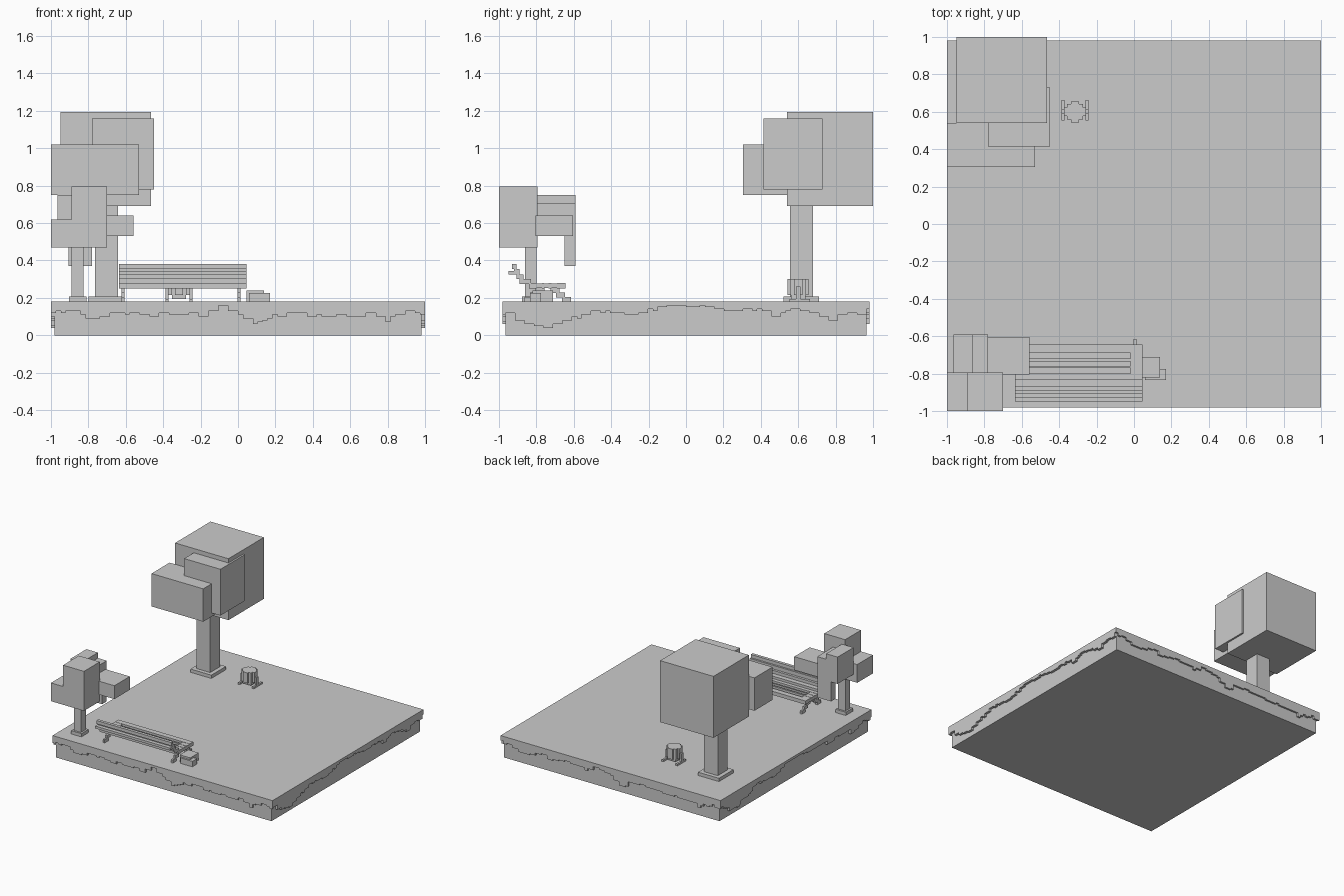
import bpy
import bmesh
import random
from mathutils import Vector

random.seed(4)

default_cube = bpy.data.objects.get("Cube")
if default_cube:
    bpy.data.objects.remove(default_cube, do_unlink=True)


def finish(name, bm):
    """Turn a bmesh into a flat shaded object."""
    bmesh.ops.recalc_face_normals(bm, faces=bm.faces)
    mesh = bpy.data.meshes.new(name)
    bm.to_mesh(mesh)
    bm.free()
    obj = bpy.data.objects.new(name, mesh)
    bpy.context.collection.objects.link(obj)
    return obj


def blocks(name, *spans):
    """One object made of boxes, each given as x, y and z ranges."""
    bm = bmesh.new()
    for span in spans:
        low = Vector([min(pair) for pair in span])
        high = Vector([max(pair) for pair in span])
        size, middle = high - low, (low + high) / 2
        for vert in bmesh.ops.create_cube(bm, size=1)["verts"]:
            vert.co = vert.co * size + middle
    return finish(name, bm)


def around(centre, half):
    return (centre - half, centre + half)


def jagged_skirt(name, depths, half_length, place, inward):
    """A turf edge whose lower border runs in small steps."""
    steps = 76
    top = 0.17
    width = 2 * half_length / steps
    outline = [(half_length, top), (-half_length, top)]
    height = 0
    for i in range(steps):
        t = (i + 0.5) / steps * (len(depths) - 1)
        k = int(t)
        level = depths[k] + (depths[k + 1] - depths[k]) * (t - k)
        if i % 2 == 0 or random.random() < 0.4:
            height = round(level + random.uniform(-1, 1)) / 100
        height = min(max(height, 0.035), 0.16)
        left = -half_length + i * width
        outline += [(left, height), (left + width, height)]
    bm = bmesh.new()
    face = bm.faces.new([bm.verts.new(place(u, z)) for u, z in outline])
    result = bmesh.ops.extrude_face_region(bm, geom=[face])
    moved = [v for v in result["geom"] if isinstance(v, bmesh.types.BMVert)]
    bmesh.ops.translate(bm, verts=moved, vec=inward)
    bmesh.ops.remove_doubles(bm, verts=bm.verts, dist=0.0001)
    return finish(name, bm)


# Ground: soil block, turf slab and stepped turf edges
SOIL_X, SOIL_Y, TURF_X, TURF_Y, GROUND = 0.98, 0.965, 1.0, 0.98, 0.18
blocks("soil", (around(0, SOIL_X), around(0, SOIL_Y), (0, 0.172)))
blocks("turf", (around(0, TURF_X), around(0, TURF_Y), (0.17, GROUND)))

front_depths = [13, 13, 9, 11, 12, 10, 12, 12, 10, 16, 12, 6, 10, 13, 10, 11, 11, 11, 8, 12, 11]
side_depths = [14, 6, 4, 7, 10, 13, 12, 11, 13, 16, 16, 16, 14, 13, 14, 10, 13, 12, 8, 12, 11]
back_depths = front_depths[::-1]
far_depths = side_depths[::-1]
thick_x, thick_y = TURF_X - SOIL_X, TURF_Y - SOIL_Y
jagged_skirt("front_turf_edge", front_depths, TURF_X,
             lambda u, z: (u, -TURF_Y, z), (0, thick_y, 0))
jagged_skirt("back_turf_edge", back_depths, TURF_X,
             lambda u, z: (u, TURF_Y, z), (0, -thick_y, 0))
jagged_skirt("left_turf_edge", side_depths, SOIL_Y,
             lambda u, z: (TURF_X, u, z), (-thick_x, 0, 0))
jagged_skirt("right_turf_edge", far_depths, SOIL_Y,
             lambda u, z: (-TURF_X, u, z), (thick_x, 0, 0))


def trunk(name, x, y, half, root_half, top):
    blocks(name,
           (around(x, half), around(y, half), (GROUND, top)),
           (around(x, root_half), around(y, root_half), (GROUND, 0.207)))


# Large tree
trunk("large_trunk", -0.703, 0.617, 0.062, 0.095, 0.72)
blocks("large_crown", ((-0.95, -0.465), (0.54, 1), (0.69, 1.195)))
blocks("large_crown_middle", ((-0.78, -0.45), (0.415, 0.73), (0.78, 1.16)))
blocks("large_crown_front", ((-1, -0.53), (0.305, 0.54), (0.75, 1.02)))

# Small tree
trunk("small_trunk", -0.857, -0.83, 0.032, 0.047, 0.56)
blocks("small_crown_front",
       ((-0.89, -0.7), (-1, -0.795), (0.47, 0.795)),
       ((-1, -0.89), (-1, -0.795), (0.47, 0.62)))
blocks("small_crown_back",
       ((-0.965, -0.86), (-0.797, -0.59), (0.53, 0.75)),
       ((-0.86, -0.78), (-0.797, -0.59), (0.53, 0.705)),
       ((-0.905, -0.78), (-0.65, -0.59), (0.37, 0.54)))
blocks("small_crown_side", ((-0.79, -0.56), (-0.805, -0.605), (0.53, 0.64)))

# Bench seat: slats between two end boards
bench = (-0.635, 0.045)
seat_height = (0.25, 0.28)
slats = [(-0.69, -0.645), (-0.735, -0.72), (-0.77, -0.76), (-0.84, -0.8)]
end_boards = [(bench[0], -0.57), (-0.02, bench[1])]
blocks("bench_seat",
       *[(bench, slat, seat_height) for slat in slats],
       *[(board, (-0.83, -0.66), (0.252, 0.278)) for board in end_boards])

# Bench backrest: stepped boards leaning backwards
back_boards = [((-0.89, -0.83), (0.275, 0.3)), ((-0.905, -0.87), (0.3, 0.325)),
               ((-0.92, -0.89), (0.325, 0.355)), ((-0.93, -0.905), (0.355, 0.382)),
               ((-0.95, -0.915), (0.325, 0.345))]
blocks("bench_back", *[(bench, y, z) for y, z in back_boards])

# Bench legs: stepped struts spreading from the middle
for name, x in (("right_bench_leg", -0.615), ("left_bench_leg", 0.005)):
    struts = []
    for side in (-1, 1):
        for i in range(3):
            y = -0.74 + side * (0.1 - i * 0.03)
            z = GROUND + i * 0.023
            struts.append((around(x, 0.008), around(y, 0.024), (z, z + 0.026)))
    blocks(name, *struts)

# Stones beside the bench
blocks("large_stone", ((0.045, 0.14), (-0.82, -0.71), (GROUND, 0.24)))
blocks("small_stone", ((0.06, 0.17), (-0.835, -0.775), (GROUND, 0.225)))

# Bin: stepped drum hung between two posts
bin_x, bin_y = -0.315, 0.6
drum = [(0.058, 0.022), (0.042, 0.042), (0.022, 0.056)]
blocks("bin_drum",
       *[(around(bin_x, a), around(bin_y, b), (0.215, 0.3)) for a, b in drum],
       (around(bin_x, 0.038), around(bin_y, 0.038), (0.195, 0.22)))
for name, side in (("right_bin_post", -1), ("left_bin_post", 1)):
    x = bin_x + side * 0.064
    blocks(name,
           (around(x, 0.008), around(bin_y, 0.012), (GROUND, 0.26)),
           (around(x, 0.008), around(bin_y + 0.008, 0.055), (GROUND, 0.195)))
